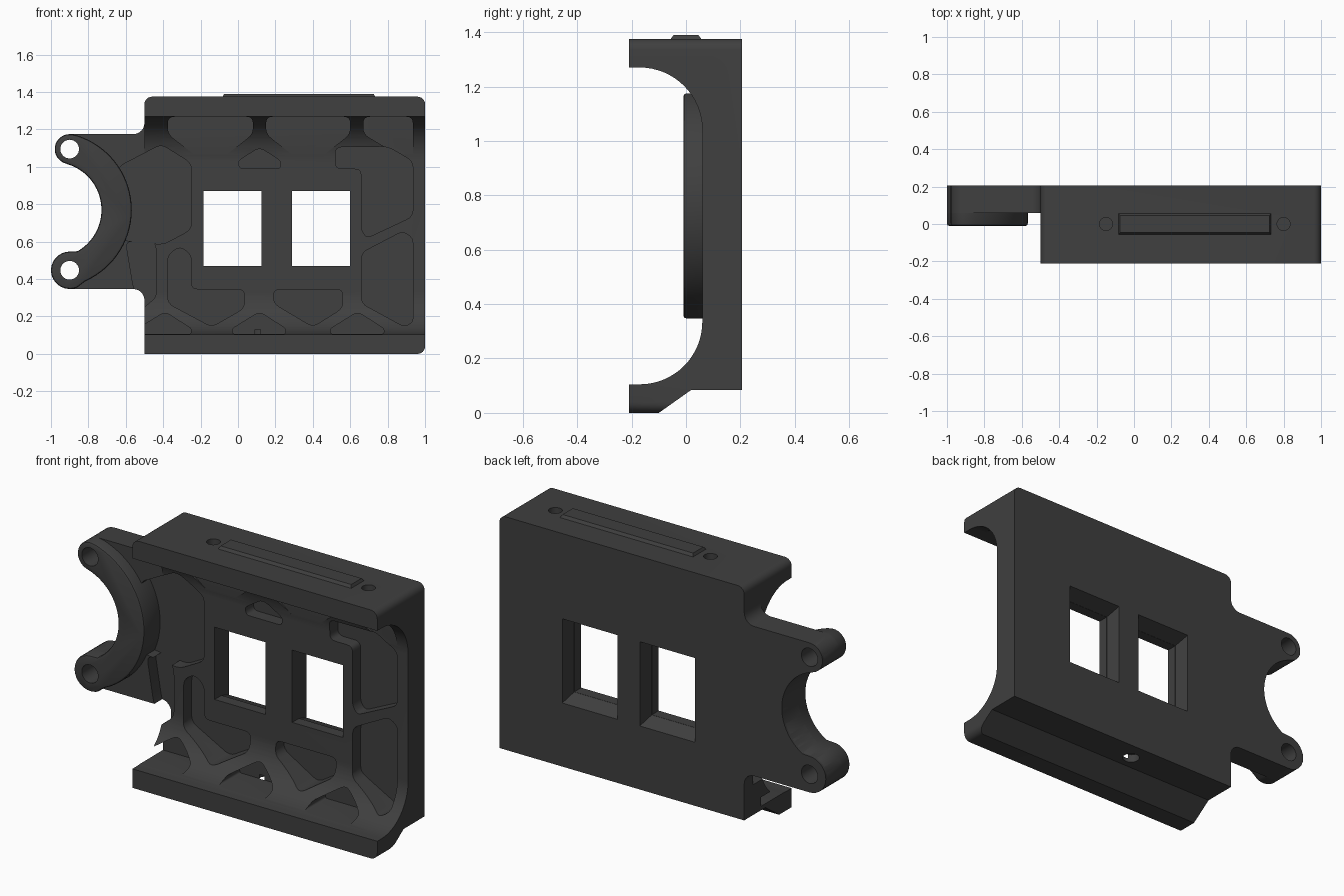
import bpy, bmesh, math
from mathutils import Vector

if "Cube" in bpy.data.objects:
    bpy.data.objects.remove(bpy.data.objects["Cube"])

dark = bpy.data.materials.new("charcoal plastic")
dark.diffuse_color = (0.05, 0.05, 0.05, 1)
dark.use_nodes = True
dark.node_tree.nodes["Principled BSDF"].inputs["Base Color"].default_value = dark.diffuse_color


def arc(cx, cz, r, a0, a1, n=16):
    return [(cx + r * math.cos(math.radians(a0 + (a1 - a0) * i / n)),
             cz + r * math.sin(math.radians(a0 + (a1 - a0) * i / n))) for i in range(n + 1)]


def rounded(pts, r=0.035, n=4):
    """Round every corner of a polygon."""
    out = []
    for i, p in enumerate(pts):
        p, a, b = Vector(p), Vector(pts[i - 1]), Vector(pts[(i + 1) % len(pts)])
        d = min(r, (a - p).length * 0.45, (b - p).length * 0.45)
        s, e = p + (a - p).normalized() * d, p + (b - p).normalized() * d
        for k in range(n + 1):
            t = k / n
            out.append(tuple(s * (1 - t) ** 2 + p * 2 * t * (1 - t) + e * t * t))
    return out


PLACE = {"x": lambda u, v, w: (w, u, v),
         "y": lambda u, v, w: (u, w, v),
         "z": lambda u, v, w: (u, v, w)}


def make(name, pts, axis, w0, w1, end_pts=None):
    """Extrude a profile along an axis, optionally to a different end profile."""
    bm = bmesh.new()
    put = PLACE[axis]
    a = [bm.verts.new(put(u, v, w0)) for u, v in pts]
    b = [bm.verts.new(put(u, v, w1)) for u, v in (end_pts or pts)]
    bm.faces.new(a)
    bm.faces.new(b)
    for i in range(len(a)):
        j = (i + 1) % len(a)
        bm.faces.new((a[i], a[j], b[j], b[i]))
    bmesh.ops.recalc_face_normals(bm, faces=bm.faces)
    me = bpy.data.meshes.new(name)
    bm.to_mesh(me)
    bm.free()
    me.materials.append(dark)
    ob = bpy.data.objects.new(name, me)
    bpy.context.collection.objects.link(ob)
    return ob


def evaluated(ob):
    bpy.context.view_layer.update()
    return bpy.data.meshes.new_from_object(
        ob.evaluated_get(bpy.context.evaluated_depsgraph_get()))


def volume(me):
    bm = bmesh.new()
    bm.from_mesh(me)
    v = bm.calc_volume()
    bm.free()
    return v


def boolean(ob, cutter, op="DIFFERENCE"):
    """Apply a boolean, nudging the cutter if the result collapses."""
    before = volume(ob.data)
    m = ob.modifiers.new("cut", "BOOLEAN")
    m.operation, m.object, m.solver = op, cutter, "EXACT"
    for nudge in (0, 0.0007, -0.0009, 0.0013):
        cutter.location = (nudge, nudge, nudge)
        me = evaluated(ob)
        if 0.7 * before < volume(me) < 1.001 * before:
            ob.data = me
            break
    ob.modifiers.clear()


def rect(x0, x1, z0, z1):
    return [(x0, z0), (x1, z0), (x1, z1), (x0, z1)]


# Main housing: C-shaped section with curved inner corners
section = ([(-0.21, 1.375), (-0.21, 1.27)] + arc(-0.17, 1.04, 0.23, 90, 0)
           + arc(-0.17, 0.335, 0.23, 0, -90)
           + [(-0.21, 0.105), (-0.21, 0), (-0.10, 0), (0.02, 0.085), (0.205, 0.085), (0.205, 1.375)])
housing = make("housing", section, "x", -0.5, 1.0)

# Rounded outer corners, square at the lower left
outline = ([(-0.5, 0)] + arc(0.96, 0.04, 0.04, -90, 0, 6)
           + arc(0.96, 1.335, 0.04, 0, 90, 6) + arc(-0.46, 1.335, 0.04, 90, 180, 6))
trim = make("trim", outline, "y", -0.3, 0.3)
boolean(housing, trim, "INTERSECT")

# Side arm plate with a round bite between two lugs
inner_edge = (arc(-0.9, 1.095, 0.08, 90, 255, 14) + arc(-0.985, 0.77, 0.255, 73, -60, 28)
              + arc(-0.9, 0.447, 0.1, 90, 270, 14))
plate = (inner_edge + arc(-0.56, 0.287, 0.06, 90, 0, 6) + arc(-0.56, 1.235, 0.06, 0, -90, 6))
arm = make("arm_plate", plate, "y", 0.06, 0.205)

# Raised crescent on the arm
crescent = make("arm_crescent", inner_edge + arc(-0.9, 0.447, 0.1, 276, 294, 3)
                + arc(-0.985, 0.77, 0.417, -66, 74, 32), "y", -0.01, 0.2045)
bev = crescent.modifiers.new("bevel", "BEVEL")
bev.width, bev.segments, bev.limit_method, bev.angle_limit = 0.012, 2, "ANGLE", math.radians(60)
crescent.data = evaluated(crescent)
crescent.modifiers.clear()

# Weight-saving pockets in the inner wall; the first two run into the arm
wall = [
    [(-0.64, 1.0), (-0.41, 1.12), (-0.25, 1.02), (-0.25, 0.665), (-0.4, 0.585), (-0.64, 0.61)],
    [(-0.60, 0.60), (-0.45, 0.607), (-0.435, 0.55), (-0.435, 0.305), (-0.52, 0.235), (-0.56, 0.36)],
    [(0.0, 1.03), (0.115, 1.105), (0.23, 1.03), (0.225, 0.99), (0.01, 0.99)],
    [(0.52, 1.105), (0.8, 1.108), (0.935, 1.03), (0.935, 0.735), (0.69, 0.62), (0.66, 0.66),
     (0.66, 0.99), (0.52, 0.99)],
    [(0.88, 0.655), (0.935, 0.62), (0.935, 0.17), (0.89, 0.145), (0.66, 0.27), (0.66, 0.54)],
    [(-0.375, 0.53), (-0.31, 0.575), (-0.25, 0.53), (-0.25, 0.345), (0.035, 0.345),
     (0.035, 0.245), (-0.14, 0.145), (-0.375, 0.27)],
    [(0.19, 0.345), (0.56, 0.345), (0.56, 0.245), (0.4, 0.145), (0.19, 0.27)],
]
pockets = [make("cutter", rounded(p), "y", -0.3, 0.13) for p in wall]
cutters = list(pockets)

# Pockets in the curved corners
tops = [[(0.67, 1.268), (0.67, 1.175), (0.88, 1.05), (0.935, 1.05), (0.935, 1.268)]]
for x0, x1 in ((-0.375, 0.08), (0.15, 0.6)):
    m = (x0 + x1) / 2
    tops.append([(x0, 1.268), (x0, 1.175), (m - 0.06, 1.045), (m + 0.06, 1.045),
                 (x1, 1.175), (x1, 1.268)])
cutters += [make("cutter", rounded(p), "y", -0.3, 0.058) for p in tops]
for x in (-0.39, 0.115, 0.64):
    cutters.append(make("cutter", rounded([(x - 0.145, 0.107), (x - 0.145, 0.135), (x, 0.225),
                        (x + 0.14, 0.135), (x + 0.14, 0.107)], 0.03), "y", -0.3, 0.058))

# Windows flaring towards the back
for x0, x1 in ((-0.185, 0.125), (0.29, 0.6)):
    cutters.append(make("cutter", rect(x0, x1, 0.47, 0.87), "y", -0.3, 0.4))
    cutters.append(make("cutter", rect(x0 - 0.001, x1 + 0.001, 0.469, 0.871), "y", 0.12, 0.21,
                        rect(x0 - 0.015, x1 + 0.015, 0.435, 0.905)))

# Screw holes in the top, bottom and lugs
for x, y, r, z0, z1 in ((-0.15, 0, 0.035, 1.285, 1.5), (0.8, 0, 0.035, 1.285, 1.5),
                        (0.105, 0.1, 0.045, -0.1, 0.13)):
    cutters.append(make("cutter", arc(x, y, r, 0, 345, 23), "z", z0, z1))
lug_holes = [make("cutter", arc(-0.9, z, 0.05, 0, 348.75, 31), "y", -0.3, 0.4)
             for z in (1.095, 0.447)]

for c in cutters:
    boolean(housing, c)
for c in pockets[:2] + lug_holes:
    boolean(arm, c)
for c in lug_holes:
    boolean(crescent, c)
for c in [trim] + cutters + lug_holes:
    bpy.data.objects.remove(c)

# Chamfered strip on the top
make("top_strip", rect(-0.085, 0.735, -0.06, 0.06), "z", 1.37, 1.39,
     rect(-0.075, 0.725, -0.045, 0.045))

for ob in (housing, arm, crescent):
    bpy.ops.object.select_all(action="DESELECT")
    ob.select_set(True)
    bpy.context.view_layer.objects.active = ob
    bpy.ops.object.shade_smooth_by_angle(angle=math.radians(30))
